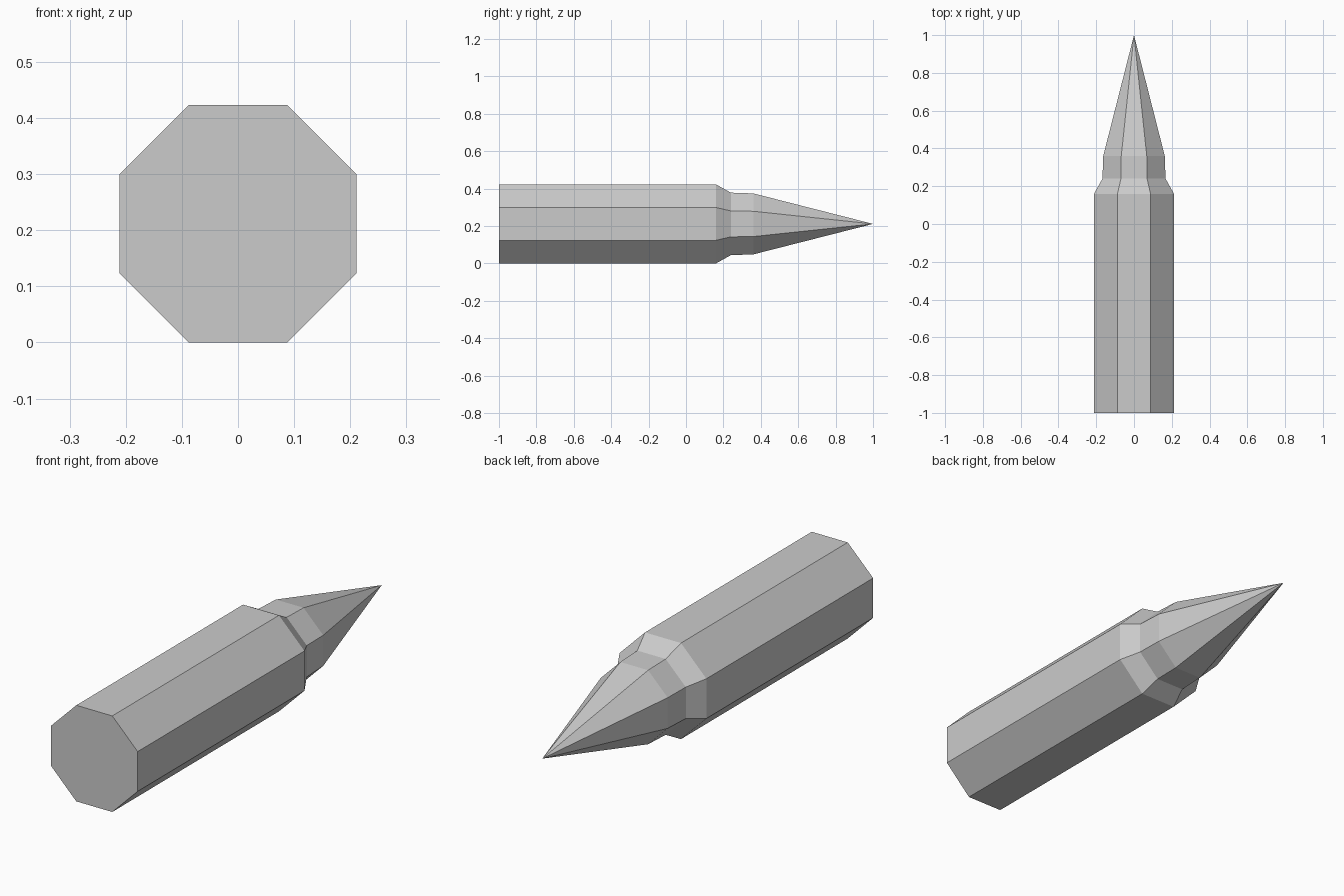
import bpy, bmesh, math

if "Cube" in bpy.data.objects:
    bpy.data.objects.remove(bpy.data.objects["Cube"])

SIDES = 8
APOTHEM = 0.2115                      # half the distance across the flats
# (y position, apothem) of each ring: casing, shoulder, collar
PROFILE = [(-1.0, APOTHEM), (0.16, APOTHEM), (0.24, 0.167), (0.36, 0.163)]
TIP_Y = 1.0

grey = bpy.data.materials.new("light grey")
grey.diffuse_color = (0.6, 0.6, 0.6, 1)
grey.use_nodes = True
grey.node_tree.nodes["Principled BSDF"].inputs["Base Color"].default_value = grey.diffuse_color

bm = bmesh.new()


def ring(y, apothem):
    """Octagon across the y axis with flats on top and bottom."""
    r = apothem / math.cos(math.pi / SIDES)
    angles = [(i + 0.5) * 2 * math.pi / SIDES for i in range(SIDES)]
    return [bm.verts.new((r * math.cos(a), y, APOTHEM + r * math.sin(a))) for a in angles]


rings = [ring(y, a) for y, a in PROFILE]

# Flat rear end
bm.faces.new(rings[0])

# Casing, shoulder and collar walls
for low, high in zip(rings, rings[1:]):
    for i in range(SIDES):
        j = (i + 1) % SIDES
        bm.faces.new((low[i], low[j], high[j], high[i]))

# Pointed tip
tip = bm.verts.new((0, TIP_Y, APOTHEM))
for i in range(SIDES):
    bm.faces.new((rings[-1][i], rings[-1][(i + 1) % SIDES], tip))

bmesh.ops.recalc_face_normals(bm, faces=bm.faces[:])
mesh = bpy.data.meshes.new("pointed_cartridge")
bm.to_mesh(mesh)
bm.free()
mesh.materials.append(grey)
obj = bpy.data.objects.new("pointed_cartridge", mesh)
bpy.context.collection.objects.link(obj)
